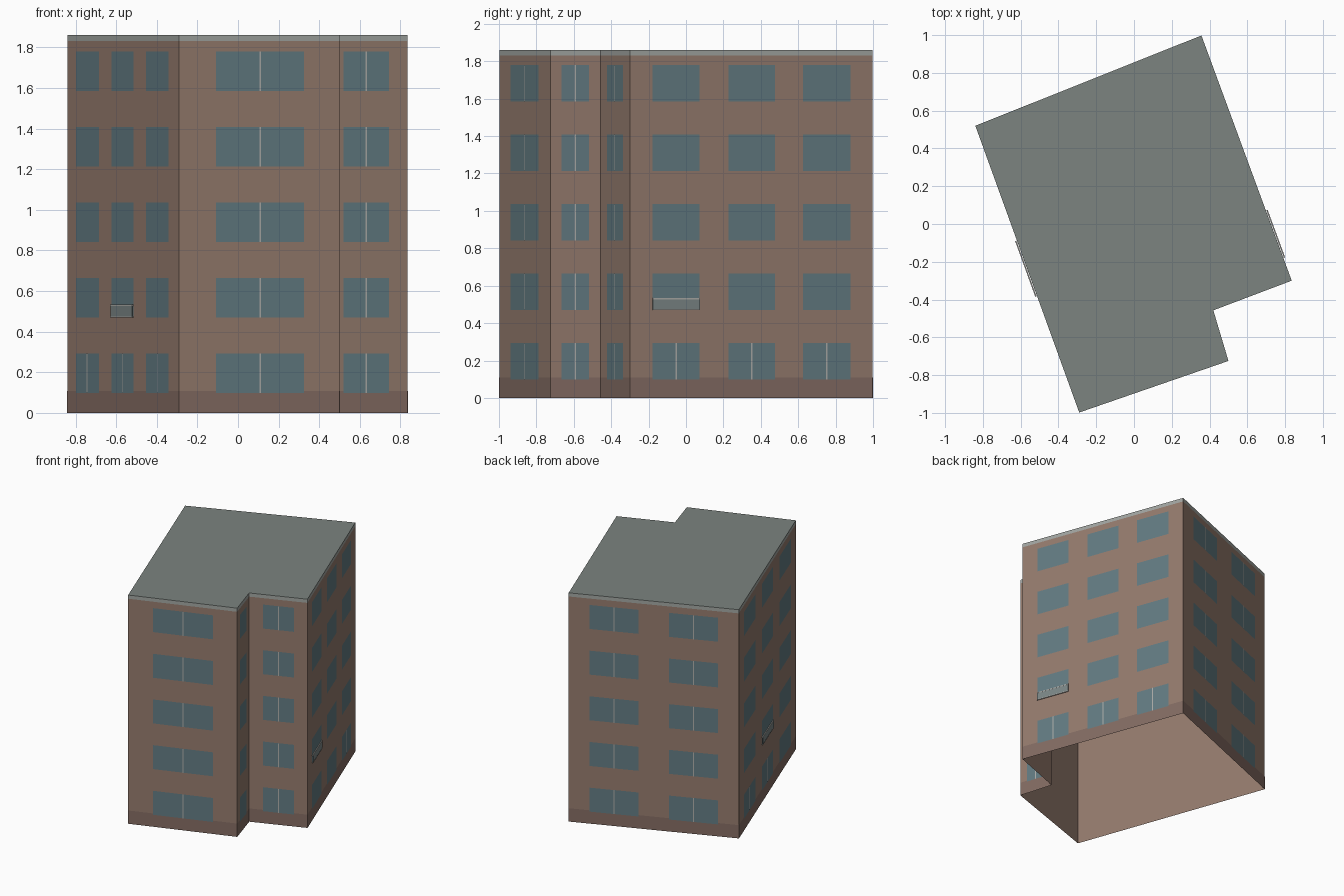
import bpy
from mathutils import Vector

if "Cube" in bpy.data.objects:
    bpy.data.objects.remove(bpy.data.objects["Cube"])

# Footprint corners, counter-clockwise
FOOT = [(-0.84, 0.52), (-0.29, -0.998), (0.50, -0.725),
        (0.42, -0.457), (0.835, -0.30), (0.357, 0.998)]
WALL_TOP, TOP, PLINTH = 1.83, 1.86, 0.108
FLOOR_STEP, SILL, WIN_H = 0.3715, 0.098, 0.195
FLOORS = 5

# Window spans per wall (fraction of wall length), mullion on every floor?, balcony window
WALLS = [
    ([(0.08, 0.285), (0.40, 0.595), (0.71, 0.91)], False, 1),
    ([(0.228, 0.778)], True, None),
    ([(0.22, 0.765)], True, None),
    ([(0.24, 0.775)], True, None),
    ([(0.092, 0.287), (0.405, 0.597), (0.713, 0.908)], False, 0),
    ([(0.123, 0.41), (0.59, 0.877)], True, None),
]


def material(name, rgb):
    m = bpy.data.materials.new(name)
    m.diffuse_color = (*rgb, 1)
    m.use_nodes = True
    m.node_tree.nodes["Principled BSDF"].inputs["Base Color"].default_value = m.diffuse_color
    return m


BRICK = material("brick", (0.30, 0.20, 0.155))
BASE = material("base_brown", (0.23, 0.15, 0.125))
TRIM = material("pale_trim", (0.36, 0.38, 0.36))
ROOF = material("roof_grey", (0.20, 0.23, 0.215))
GLASS = material("window_glass", (0.125, 0.20, 0.225))
FRAME = material("frame_grey", (0.42, 0.42, 0.40))
PANEL = material("balcony_panel", (0.20, 0.24, 0.24))


def make(name, verts, faces, mat):
    mesh = bpy.data.meshes.new(name)
    mesh.from_pydata(verts, [], faces)
    mesh.materials.append(mat)
    ob = bpy.data.objects.new(name, mesh)
    bpy.context.collection.objects.link(ob)
    return ob


def on_wall(i, t, z, out):
    """Point at fraction t along wall i, height z, pushed outward by out."""
    a, b = Vector(FOOT[i]), Vector(FOOT[(i + 1) % len(FOOT)])
    d = (b - a).normalized()
    p = a.lerp(b, t) + Vector((d.y, -d.x)) * out
    return (p.x, p.y, z)


def wall_quads(name, quads, mat, out):
    """Flat panels on the walls; each quad is (wall, t0, t1, z0, z1)."""
    verts, faces = [], []
    for i, t0, t1, z0, z1 in quads:
        n = len(verts)
        verts += [on_wall(i, t, z, out) for t, z in
                  ((t0, z0), (t1, z0), (t1, z1), (t0, z1))]
        faces.append((n, n + 1, n + 2, n + 3))
    return make(name, verts, faces, mat)


def wall_box(name, i, t0, t1, z0, z1, o0, o1, mat):
    verts = [on_wall(i, t, z, o) for o in (o0, o1) for t, z in
             ((t0, z0), (t1, z0), (t1, z1), (t0, z1))]
    faces = [(3, 2, 1, 0), (4, 5, 6, 7), (0, 1, 5, 4),
             (1, 2, 6, 5), (2, 3, 7, 6), (3, 0, 4, 7)]
    return make(name, verts, faces, mat)


def ring(name, z0, z1, mat):
    """Open band of walls following the footprint."""
    n = len(FOOT)
    verts = [(x, y, z) for z in (z0, z1) for x, y in FOOT]
    faces = [(k, (k + 1) % n, (k + 1) % n + n, k + n) for k in range(n)]
    return make(name, verts, faces, mat)


# Shell: walls open at the bottom, pale parapet band, flat roof
ring("walls", 0, WALL_TOP, BRICK)
ring("parapet_band", WALL_TOP, TOP, TRIM)
make("roof", [(x, y, TOP) for x, y in FOOT], [tuple(range(len(FOOT)))], ROOF)

# Darker plinth laid over the foot of the walls
wall_quads("plinth", [(i, 0, 1, 0, PLINTH) for i in range(len(FOOT))], BASE, 0.0012)

# Windows, mullions and balconies
panes, mullions = [], []
for i, (spans, always, balcony) in enumerate(WALLS):
    length = (Vector(FOOT[(i + 1) % len(FOOT)]) - Vector(FOOT[i])).length
    half = 0.004 / length
    for k, (t0, t1) in enumerate(spans):
        for f in range(FLOORS):
            z0 = SILL + f * FLOOR_STEP
            panes.append((i, t0, t1, z0, z0 + WIN_H))
            if always or f == 0:
                c = (t0 + t1) / 2
                mullions.append((i, c - half, c + half, z0, z0 + WIN_H))
        if k == balcony:
            z = SILL + FLOOR_STEP
            wall_box("balcony_panel", i, t0, t1, z + 0.006, z + 0.058, 0.007, 0.009, PANEL)
            wall_box("balcony_bottom_rail", i, t0, t1, z, z + 0.006, 0.003, 0.010, FRAME)
            wall_box("balcony_top_rail", i, t0, t1, z + 0.058, z + 0.065, 0.003, 0.010, FRAME)
wall_quads("windows", panes, GLASS, 0.0025)
wall_quads("mullions", mullions, FRAME, 0.004)
